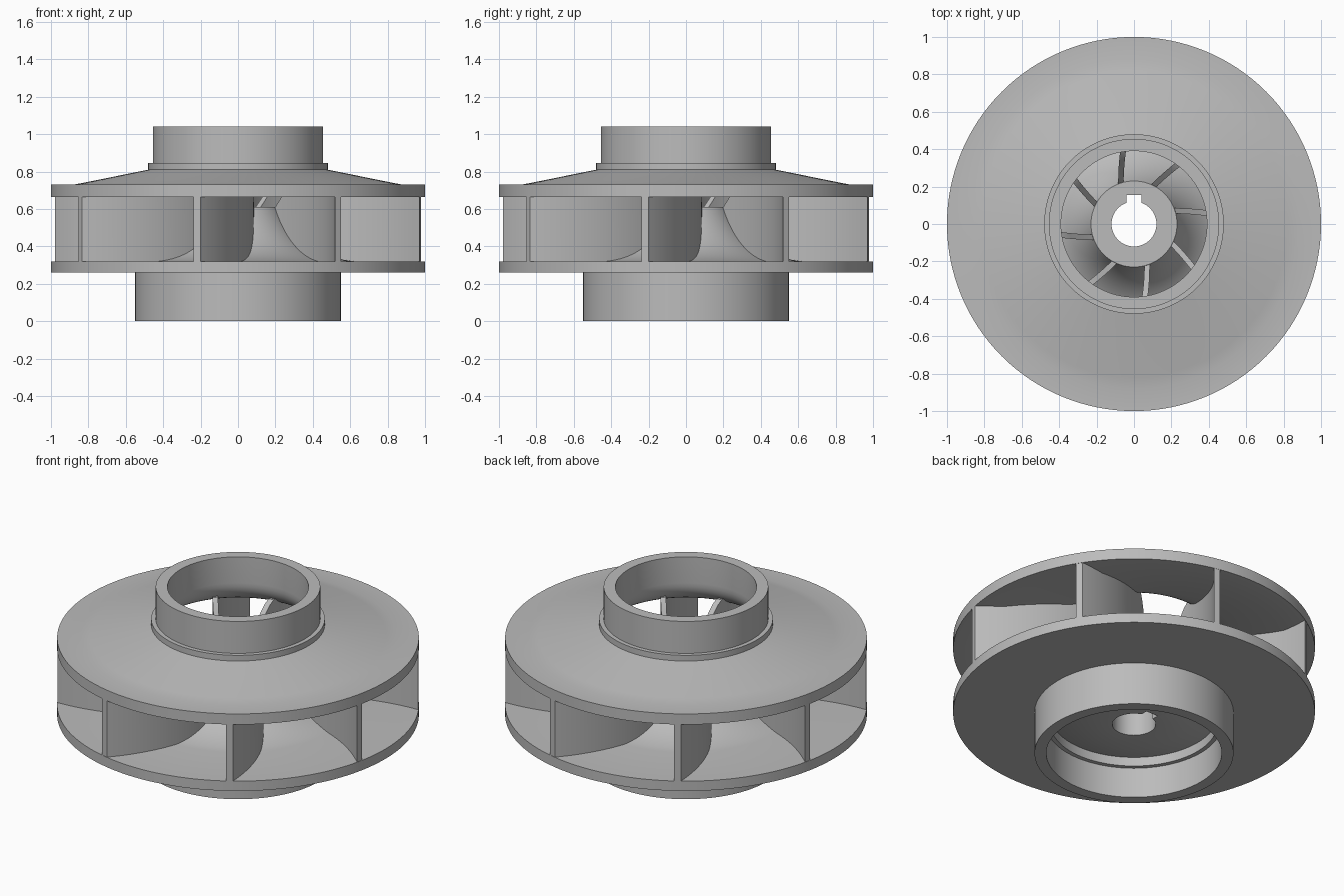
import bpy, bmesh, math
from mathutils import Vector

cube = bpy.data.objects.get("Cube")
if cube:
    bpy.data.objects.remove(cube, do_unlink=True)

metal = bpy.data.materials.new("cast_grey_metal")
metal.use_nodes = True
GREY = (0.5, 0.5, 0.5, 1)
metal.diffuse_color = GREY
metal.node_tree.nodes["Principled BSDF"].inputs["Base Color"].default_value = GREY

SEGMENTS = 128
VANES = 8


def bezier(a, b, c, steps):
    """Points on a quadratic curve."""
    a, b, c = Vector(a), Vector(b), Vector(c)
    ts = [i / steps for i in range(steps + 1)]
    return [tuple(a * (1 - t) ** 2 + b * 2 * t * (1 - t) + c * t * t) for t in ts]


def finish(name, bm):
    bmesh.ops.recalc_face_normals(bm, faces=bm.faces)
    mesh = bpy.data.meshes.new(name)
    bm.to_mesh(mesh)
    bm.free()
    mesh.materials.append(metal)
    ob = bpy.data.objects.new(name, mesh)
    bpy.context.collection.objects.link(ob)
    return ob


def select(ob):
    bpy.ops.object.select_all(action='DESELECT')
    ob.select_set(True)
    bpy.context.view_layer.objects.active = ob


def smooth(ob):
    select(ob)
    bpy.ops.object.shade_smooth_by_angle(angle=math.radians(30))


def lathe(name, profile):
    """Turn a closed (radius, height) outline around z."""
    bm = bmesh.new()
    verts = [bm.verts.new((r, 0, z)) for r, z in profile]
    edges = [bm.edges.new((v, verts[i - 1])) for i, v in enumerate(verts)]
    bmesh.ops.spin(bm, geom=verts + edges, cent=(0, 0, 0), axis=(0, 0, 1),
                   angle=math.tau, steps=SEGMENTS, use_duplicate=False)
    bmesh.ops.remove_doubles(bm, verts=bm.verts, dist=1e-4)
    return finish(name, bm)


# Back plate with rising hub, bored centre and rear wear ring
hub = lathe("hub_back_plate",
            [(0.12, 0.185), (0.28, 0.185), (0.46, 0.24), (0.46, 0.185),
             (0.485, 0.185), (0.485, 0), (0.55, 0), (0.55, 0.26),
             (1, 0.26), (1, 0.32)]
            + bezier((0.62, 0.32), (0.34, 0.35), (0.23, 0.61), 14)
            + [(0.12, 0.61)])

# Keyway slot in the bore
bpy.ops.mesh.primitive_cube_add(size=1, location=(0, 0.095, 0.4))
cutter = bpy.context.object
cutter.name = "keyway_cutter"
cutter.scale = (0.08, 0.12, 1)
cutter.hide_render = True
slot = hub.modifiers.new("keyway", 'BOOLEAN')
slot.operation = 'DIFFERENCE'
slot.solver = 'EXACT'
slot.object = cutter
select(hub)
bpy.ops.object.modifier_apply(modifier=slot.name)
bpy.data.objects.remove(cutter, do_unlink=True)
smooth(hub)

# Front shroud with collar and inlet neck
shroud = lathe("front_shroud",
               [(1, 0.665), (1, 0.73), (0.88, 0.73), (0.82, 0.741),
                (0.48, 0.81), (0.48, 0.845), (0.455, 0.845), (0.455, 1.04),
                (0.39, 1.04)]
               + bezier((0.39, 0.88), (0.39, 0.76), (0.55, 0.73), 10)
               + [(0.86, 0.665)])
smooth(shroud)

# Upper edge of a vane: slanted inlet edge, then along the shroud
VANE_TOP = [(0.22, 0.595), (0.39, 0.79), (0.42, 0.8), (0.55, 0.75),
            (0.86, 0.69), (1.01, 0.69)]


def vane_top(r):
    for (r0, z0), (r1, z1) in zip(VANE_TOP, VANE_TOP[1:]):
        if r <= r1:
            return z0 + (z1 - z0) * (r - r0) / (r1 - r0)
    return VANE_TOP[-1][1]


# Curved vanes, swept from the rim back to the hub
path = bezier((-0.219, -0.974), (0.07, -0.664), (0.07, -0.215), 28)
for k in range(VANES):
    bm = bmesh.new()
    rings = []
    for x, y in path:
        r = math.hypot(x, y)
        mid = math.atan2(y, x) + k * math.tau / VANES
        half = (0.028 + 0.01 * r) / (2 * r)
        rings.append([bm.verts.new((r * math.cos(mid + s * half),
                                    r * math.sin(mid + s * half), z))
                      for s, z in ((-1, 0.3), (1, 0.3),
                                   (1, vane_top(r)), (-1, vane_top(r)))])
    for a, b in zip(rings, rings[1:]):
        for i in range(4):
            bm.faces.new((a[i - 1], a[i], b[i], b[i - 1]))
    bm.faces.new(rings[0])
    bm.faces.new(rings[-1])
    smooth(finish(f"vane_{k + 1}", bm))
